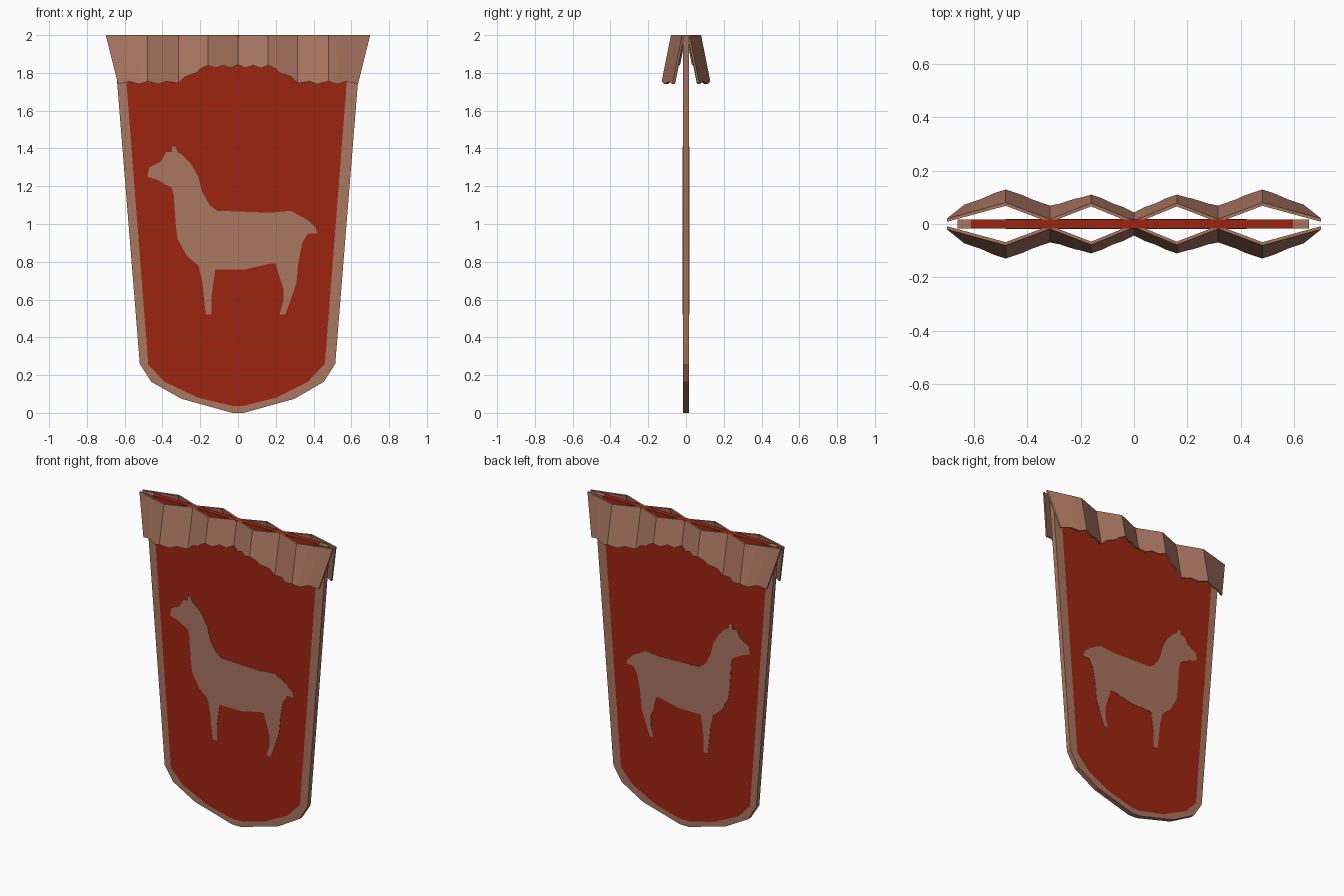
import bpy
import bmesh

cube = bpy.data.objects.get("Cube")
if cube:
    bpy.data.objects.remove(cube, do_unlink=True)


def make_material(name, colour):
    mat = bpy.data.materials.new(name)
    mat.use_nodes = True
    mat.diffuse_color = (*colour, 1)
    mat.node_tree.nodes["Principled BSDF"].inputs["Base Color"].default_value = (*colour, 1)
    return mat


RED = make_material("red cloth", (0.34, 0.018, 0.005))
BROWN = make_material("brown cloth", (0.40, 0.18, 0.12))


def finish(name, bm, mat):
    bmesh.ops.recalc_face_normals(bm, faces=bm.faces[:])
    mesh = bpy.data.meshes.new(name)
    bm.to_mesh(mesh)
    bm.free()
    mesh.materials.append(mat)
    obj = bpy.data.objects.new(name, mesh)
    bpy.context.collection.objects.link(obj)
    return obj


def prism(name, outline, half_depth, mat):
    """Flat outline in x and z, extruded evenly to the front and back."""
    bm = bmesh.new()
    front = [bm.verts.new((x, -half_depth, z)) for x, z in outline]
    back = [bm.verts.new((x, half_depth, z)) for x, z in outline]
    bm.faces.new(front)
    bm.faces.new(back[::-1])
    count = len(outline)
    for i in range(count):
        j = (i + 1) % count
        bm.faces.new((front[i], front[j], back[j], back[i]))
    return finish(name, bm, mat)


# Hanging panel and its border
DEPTH = 0.016
outer = [(-0.66, 2), (-0.52, 0.26), (-0.46, 0.165), (-0.3, 0.075), (-0.03, 0),
         (0.03, 0), (0.3, 0.075), (0.455, 0.165), (0.515, 0.26), (0.655, 2)]
inner = [(-0.61, 2), (-0.475, 0.255), (-0.39, 0.165), (-0.21, 0.08), (-0.03, 0.037),
         (0.03, 0.037), (0.2, 0.08), (0.37, 0.165), (0.46, 0.26), (0.595, 2)]
prism("banner_panel", inner, DEPTH, RED)
prism("banner_border", outer + inner[::-1], DEPTH, BROWN)

# Animal emblem, showing on both faces (outline in hundredths)
animal = [
    # muzzle, throat and chest
    (-47, 130), (-48, 125), (-42, 123), (-35, 119), (-34, 115), (-33, 100),
    (-32, 92), (-27, 83), (-21, 78),
    # front leg, belly and hind leg
    (-19, 70), (-18, 60), (-17, 52), (-14, 52), (-14, 62), (-12, 76),
    (4, 76), (17, 79), (20, 79), (21, 75), (24, 66), (24, 59), (22, 52),
    (25, 52), (28, 60), (31, 69), (32, 80), (34, 90),
    # tail, back, neck and ears
    (37, 95), (42, 95), (41, 98), (37, 102), (28, 107), (17, 106), (-11, 107),
    (-15, 110), (-19, 117), (-21, 125), (-25, 132), (-30, 137), (-32, 138),
    (-33, 141), (-35, 141), (-35, 138), (-38, 138), (-41, 133)]
prism("animal_emblem", [(x / 100, z / 100) for x, z in animal], DEPTH + 0.002, BROWN)

# Pleated valance: fold depth along the top, and the ragged lower hem
FOLDS = [(0, 0.012), (0.16, 0.078), (0.315, 0.018), (0.48, 0.08), (0.7, 0.02)]
HEM = [(0, 1.845), (0.04, 1.825), (0.08, 1.84), (0.12, 1.825), (0.16, 1.84),
       (0.2, 1.82), (0.22, 1.8), (0.28, 1.78), (0.315, 1.745), (0.38, 1.755),
       (0.42, 1.74), (0.48, 1.755), (0.525, 1.74), (0.575, 1.755), (0.635, 1.74)]
FLARE = 0.2
THICKNESS = 0.012
LAST_FOLD, TOP_END, HEM_END = 0.48, 0.7, 0.635


def fold_depth(x):
    for (x0, y0), (x1, y1) in zip(FOLDS, FOLDS[1:]):
        if x <= x1:
            return y0 + (y1 - y0) * (x - x0) / (x1 - x0)
    return FOLDS[-1][1]


def top_x(x):
    """Spread the outermost pleat so that its end slants outward."""
    if x <= LAST_FOLD:
        return x
    return LAST_FOLD + (x - LAST_FOLD) * (TOP_END - LAST_FOLD) / (HEM_END - LAST_FOLD)


def valance(name, side):
    bm = bmesh.new()
    hem = [(-x, z) for x, z in HEM[:0:-1]] + HEM
    rings = []
    for x, z in hem:
        sign = -1 if x < 0 else 1
        tx = top_x(abs(x))
        y_top = fold_depth(tx)
        y_hem = y_top + FLARE * (2 - z)
        ring = [(sign * tx, y_top, 2), (x, y_hem, z),
                (x, y_hem - THICKNESS, z), (sign * tx, y_top - THICKNESS, 2)]
        rings.append([bm.verts.new((px, side * py, pz)) for px, py, pz in ring])
    for a, b in zip(rings, rings[1:]):
        for i in range(4):
            j = (i + 1) % 4
            bm.faces.new((a[i], a[j], b[j], b[i]))
    bm.faces.new(rings[0])
    bm.faces.new(rings[-1][::-1])
    return finish(name, bm, BROWN)


valance("front_valance", -1)
valance("back_valance", 1)
